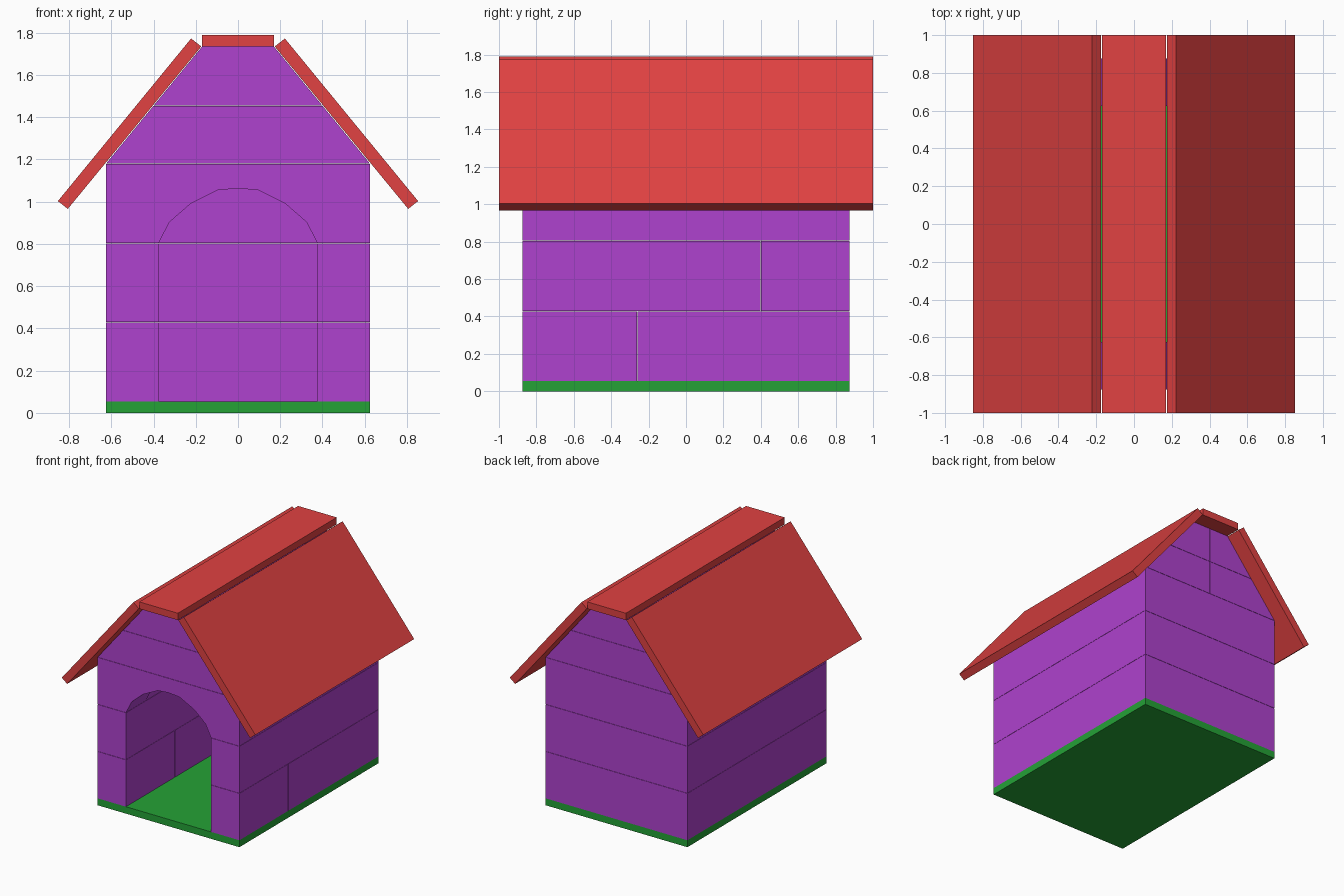
import bpy, bmesh
from mathutils import Vector

if "Cube" in bpy.data.objects:
    bpy.data.objects.remove(bpy.data.objects["Cube"])


def material(name, rgb):
    m = bpy.data.materials.new(name)
    m.diffuse_color = (*rgb, 1)
    m.use_nodes = True
    m.node_tree.nodes["Principled BSDF"].inputs["Base Color"].default_value = m.diffuse_color
    return m


RED = material("roof red", (0.75, 0.054, 0.054))
PURPLE = material("wall purple", (0.43, 0.054, 0.62))
GREEN = material("floor green", (0.018, 0.36, 0.037))


def prism(name, pts, axis, lo, hi, mat):
    """Extrude a flat profile: axis 'y' uses (x, z) points, axis 'z' uses (x, y)."""
    bm = bmesh.new()
    place = (lambda p: (p[0], lo, p[1])) if axis == 'y' else (lambda p: (p[0], p[1], lo))
    step = Vector((0, hi - lo, 0)) if axis == 'y' else Vector((0, 0, hi - lo))
    face = bm.faces.new([bm.verts.new(place(p)) for p in pts])
    ext = bmesh.ops.extrude_face_region(bm, geom=[face])
    bmesh.ops.translate(bm, vec=step,
                        verts=[v for v in ext["geom"] if isinstance(v, bmesh.types.BMVert)])
    bmesh.ops.recalc_face_normals(bm, faces=bm.faces)
    me = bpy.data.meshes.new(name)
    bm.to_mesh(me)
    bm.free()
    me.materials.append(mat)
    ob = bpy.data.objects.new(name, me)
    bpy.context.collection.objects.link(ob)
    return ob


def box(name, x0, x1, y0, y1, z0, z1, mat):
    return prism(name, [(x0, y0), (x1, y0), (x1, y1), (x0, y1)], 'z', z0, z1, mat)


W, D, T = 0.625, 0.875, 0.25          # half width, half depth, wall thickness
ROWS = [0.055, 0.43, 0.805, 1.18]
G = 0.001                             # half of the hairline joint between blocks

# floor plate
box("floor", -W, W, -D, D, 0, ROWS[0], GREEN)

# two lower block rows: split side walls and a back block
for i, split in enumerate((-0.26, 0.40)):
    z0, z1 = ROWS[i], ROWS[i + 1] - 2 * G
    for s, side in ((-1, "left"), (1, "right")):
        xa, xb = sorted((s * (W - T), s * W))
        box(f"{side}_wall_front_block_{i + 1}", xa, xb, -D, split - G, z0, z1, PURPLE)
        box(f"{side}_wall_back_block_{i + 1}", xa, xb, split + G, D, z0, z1, PURPLE)
    box(f"back_wall_block_{i + 1}", -W + T + G, W - T - G, D - T, D, z0, z1, PURPLE)

# third row: two U-shaped blocks, the front one with the door arch cut out
for s, name in ((-1, "front_arch_block"), (1, "back_top_block")):
    plan = [(-W, s * G), (-W, s * D), (W, s * D), (W, s * G),
            (W - T, s * G), (W - T, s * (D - T)), (-W + T, s * (D - T)), (-W + T, s * G)]
    ob = prism(name, plan, 'z', ROWS[2], ROWS[3] - 2 * G, PURPLE)
    if s < 0:
        half = [(0.375, 0.7), (0.375, 0.805), (0.325, 0.903), (0.225, 0.99), (0.095, 1.055)]
        arch = half + [(0, 1.063)] + [(-x, z) for x, z in reversed(half)]
        cutter = prism("arch_cutter", arch, 'y', -1.0, -0.61, PURPLE)
        cutter.hide_render = True
        cutter.hide_set(True)
        mod = ob.modifiers.new("arch", 'BOOLEAN')
        mod.operation, mod.object, mod.solver = 'DIFFERENCE', cutter, 'EXACT'

# gables: two rows of tapering blocks, split in the middle
gz = [1.18, 1.455, 1.735]
edge = lambda z: W - (z - 1.18) * (W - 0.17) / (1.735 - 1.18)
for y0, y1, end in ((-D, -D + T, "front"), (D - T, D, "back")):
    for r in range(2):
        za, zb = gz[r], gz[r + 1] - (2 * G if r == 0 else 0)
        for s, side in ((-1, "left"), (1, "right")):
            prism(f"{end}_gable_{side}_block_{r + 1}",
                  [(s * G, za), (s * edge(za), za), (s * edge(zb), zb), (s * G, zb)],
                  'y', y0, y1, PURPLE)

# roof slabs and ridge plate
for s, side in ((-1, "left"), (1, "right")):
    prism(f"{side}_roof_slab",
          [(s * 0.853, 1.003), (s * 0.806, 0.966), (s * 0.174, 1.735), (s * 0.222, 1.773)],
          'y', -1, 1, RED)
box("roof_ridge_plate", -0.17, 0.17, -1, 1, 1.735, 1.79, RED)
